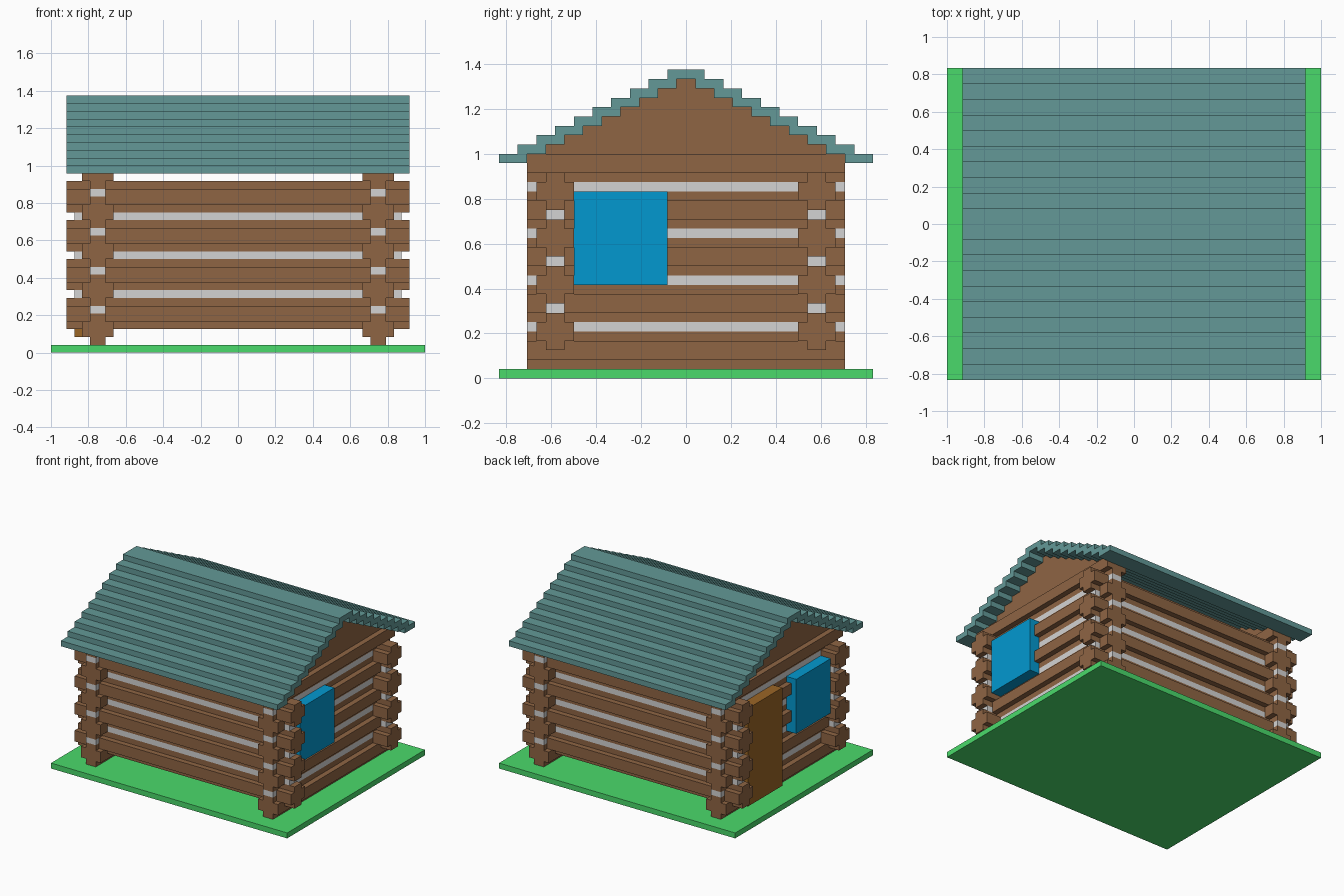
import bpy
import bmesh
from mathutils import Vector

U = 1 / 24  # block size: every part sits on this grid

cube = bpy.data.objects.get("Cube")
if cube:
    bpy.data.objects.remove(cube, do_unlink=True)


def material(name, rgb):
    lin = [((c / 255 + 0.055) / 1.055) ** 2.4 for c in rgb]
    m = bpy.data.materials.new(name)
    m.use_nodes = True
    m.diffuse_color = (*lin, 1)
    bsdf = next(n for n in m.node_tree.nodes if n.type == 'BSDF_PRINCIPLED')
    bsdf.inputs["Base Color"].default_value = (*lin, 1)
    return m


WOOD = material("log brown", (143, 101, 68))
DOOR = material("door brown", (155, 102, 38))
ROOF = material("roof teal", (99, 153, 151))
GRASS = material("grass green", (74, 218, 107))
CHINK = material("chinking grey", (212, 212, 212))
GLASS = material("window blue", (0, 153, 208))


def extrude(name, profile, axis, lo, hi, mat):
    """Extrude a (horizontal, z) profile along 'x' or 'y', in grid units."""
    bm = bmesh.new()

    def place(h, z, d):
        return Vector((d, h, z) if axis == 'x' else (h, d, z)) * U

    face = bm.faces.new([bm.verts.new(place(h, z, lo)) for h, z in profile])
    new = bmesh.ops.extrude_face_region(bm, geom=[face])["geom"]
    shift = place(0, 0, hi - lo)
    bmesh.ops.translate(bm, vec=shift,
                        verts=[g for g in new if isinstance(g, bmesh.types.BMVert)])
    bmesh.ops.recalc_face_normals(bm, faces=bm.faces)
    mesh = bpy.data.meshes.new(name)
    bm.to_mesh(mesh)
    bm.free()
    mesh.materials.append(mat)
    obj = bpy.data.objects.new(name, mesh)
    bpy.context.collection.objects.link(obj)


def box(name, x0, x1, y0, y1, z0, z1, mat):
    extrude(name, [(y0, z0), (y1, z0), (y1, z1), (y0, z1)], 'x', x0, x1, mat)


def mirrored(half):
    """Complete a right-hand outline with its reflection."""
    return half + [(-h, z) for h, z in reversed(half)]


def log_profile(c, z, capped=True):
    """Notched round log, 4 by 4 units; uncapped logs end flat under the gable."""
    half = [(1, z), (1, z + 1), (2, z + 1), (2, z + 3)]
    if capped:
        half += [(1, z + 3), (1, z + 4)]
    return [(c + h, v) for h, v in mirrored(half)]


# Ground slab
box("ground", -24, 24, -20, 20, 0, 1, GRASS)

# Front and back walls: logs along x with chinking in the gaps
for side, s in (("front", -1), ("back", 1)):
    for i in range(4):
        z = 3 + 5 * i
        extrude(f"{side}_log_{i + 1}", log_profile(14 * s, z), 'x', -22, 22, WOOD)
        if i < 3:
            box(f"{side}_chinking_{i + 1}", -21, 21, 14 * s - 1, 14 * s + 1,
                z + 4, z + 5, CHINK)

# Stair under the roof, shared by the gables and the roof
stair = []
for k in range(9, 0, -1):
    stair += [(2 * k - 1, 32 - k), (2 * k - 1, 33 - k)]

# Side walls: logs along y, chinking, stepped gable and window
for side, s in (("right", -1), ("left", 1)):
    for i in range(5):
        z = 1 + 5 * i
        extrude(f"{side}_log_{i + 1}", log_profile(18 * s, z, i < 4),
                'y', -17, 17, WOOD)
        if i < 4:
            box(f"{side}_chinking_{i + 1}", 18 * s - 1, 18 * s + 1, -17, 17,
                z + 4, z + 5, CHINK)
    extrude(f"{side}_gable", mirrored(stair[2:]), 'x', 18 * s - 1, 18 * s + 1, WOOD)
    box(f"{side}_window", 19 * s - 2, 19 * s + 2, -12, -2, 10, 20, GLASS)

# Door on the right wall, towards the back
box("door", -21, -17, 2, 12, 2, 20, DOOR)

# Stepped roof: outer stair going down, inner stair coming back up
outer = []
for k in range(10):
    outer += [(2 * k + 2, 33 - k), (2 * k + 2, 32 - k)]
extrude("roof", mirrored(outer + stair), 'x', -22, 22, ROOF)
